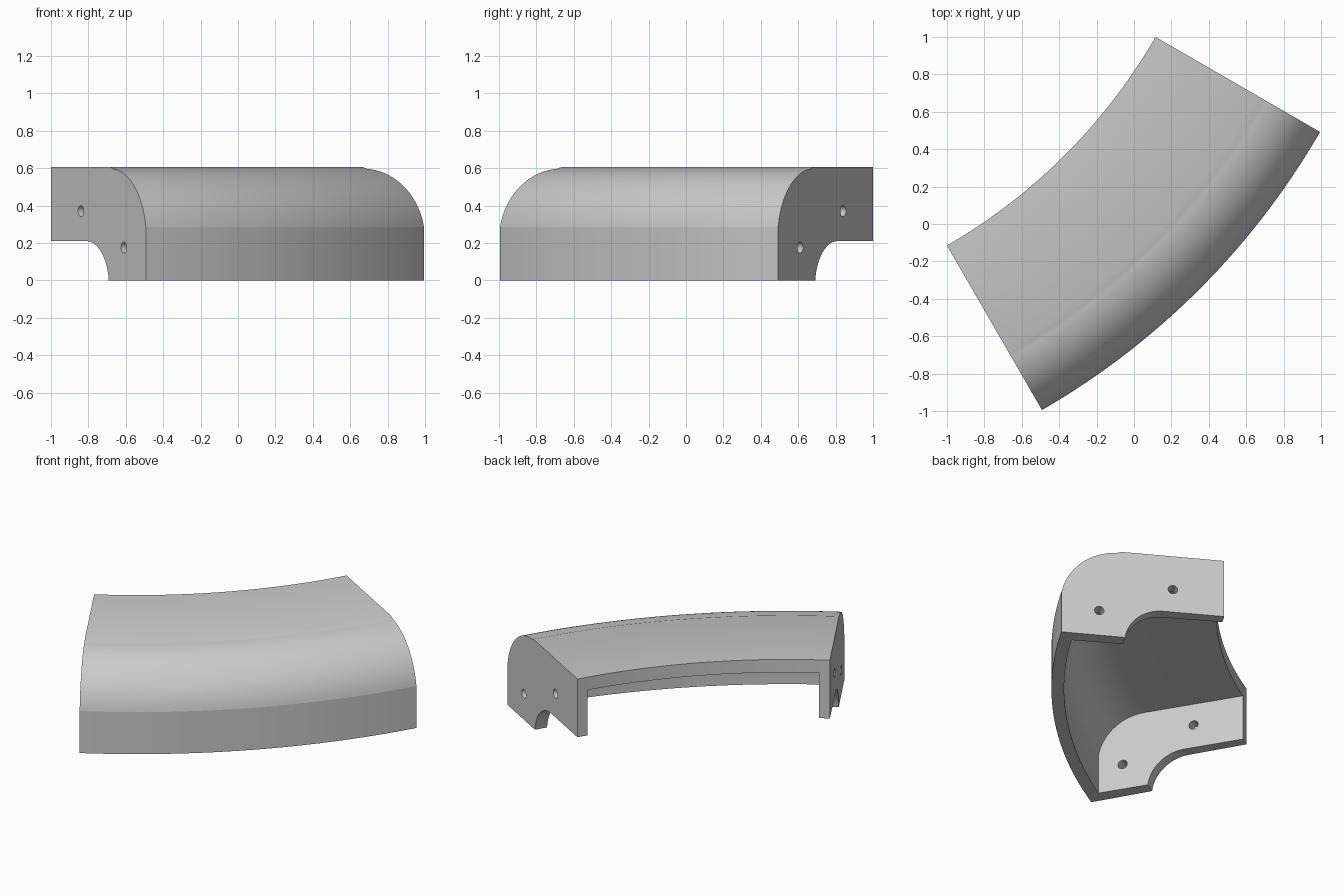
import bpy, bmesh, math
from mathutils import Matrix, Vector

old = bpy.data.objects.get("Cube")
if old:
    bpy.data.objects.remove(old, do_unlink=True)

D = 2.523                       # sweep axis stands at (-D, D)
R = 3.046                       # inner radius of the curved cover
AXIS = Vector((-D, D, 0))
START, END = math.radians(-60), math.radians(-30)
WALL = 0.08
BEND, BEND_Z, BEND_R = 0.64, 0.215, 0.382   # rounded outer shoulder

grey = bpy.data.materials.new("plain grey")
grey.use_nodes = True
grey.diffuse_color = (0.6, 0.6, 0.6, 1)
grey.node_tree.nodes["Principled BSDF"].inputs["Base Color"].default_value = (0.6, 0.6, 0.6, 1)


def arc(cx, cz, r, a0, a1, n):
    """Profile points along an arc, angles in degrees."""
    angles = [math.radians(a0 + (a1 - a0) * i / n) for i in range(n + 1)]
    return [(cx + r * math.cos(a), cz + r * math.sin(a)) for a in angles]


def make_object(name, bm):
    bmesh.ops.recalc_face_normals(bm, faces=bm.faces)
    mesh = bpy.data.meshes.new(name)
    bm.to_mesh(mesh)
    bm.free()
    mesh.materials.append(grey)
    ob = bpy.data.objects.new(name, mesh)
    bpy.context.collection.objects.link(ob)
    return ob


def sweep(name, profile, a0, a1, steps):
    """Sweep a closed (offset, height) profile around the axis."""
    bm = bmesh.new()
    rings = []
    for i in range(steps + 1):
        a = a0 + (a1 - a0) * i / steps
        out = Vector((math.cos(a), math.sin(a), 0))
        rings.append([bm.verts.new(AXIS + out * (R + o) + Vector((0, 0, z))) for o, z in profile])
    n = len(profile)
    for p, q in zip(rings, rings[1:]):
        for j in range(n):
            k = (j + 1) % n
            bm.faces.new((p[j], p[k], q[k], q[j]))
    bm.faces.new(rings[0])
    bm.faces.new(rings[-1])
    return make_object(name, bm)


def cut(target, cutter):
    cutter.hide_render = True
    mod = target.modifiers.new("cut", "BOOLEAN")
    mod.operation = "DIFFERENCE"
    mod.solver = "EXACT"
    mod.object = cutter
    bpy.ops.object.select_all(action="DESELECT")
    bpy.context.view_layer.objects.active = target
    target.select_set(True)
    bpy.ops.object.modifier_apply(modifier=mod.name)
    bpy.data.objects.remove(cutter, do_unlink=True)


# Solid body with the rounded notch under its inner side
outer = [(1.016, 0), (1.016, 0.285)]
outer += arc(BEND, BEND_Z, BEND_R, 10.5, 90, 20)
outer += [(0, 0.605 - 0.008 + 0.008), (0, 0.21)]
outer[-3] = (BEND, 0.605)
outer += arc(0.38, -0.03, 0.24, 90, 7.2, 14)
outer[-1] = (0.618, 0)
cover = sweep("curved_cover", outer, START, END, 30)

# Hollow between the two end plates, open below and on the inner side
inner = [(-0.2, -0.2), (0.938, -0.2)]
inner += arc(BEND, BEND_Z, BEND_R - WALL, 9, 90, 20)
inner += [(-0.2, BEND_Z + BEND_R - WALL)]
inset = 0.075 / (R + 0.3)
cut(cover, sweep("hollow_cutter", inner, START + inset, END - inset, 28))

# Two bolt holes through each end plate
for a in (START, END):
    out = Vector((math.cos(a), math.sin(a), 0))
    along = Vector((-math.sin(a), math.cos(a), 0))
    for offset, z in ((0.32, 0.37), (0.78, 0.175)):
        bm = bmesh.new()
        spot = Matrix.Translation(AXIS + out * (R + offset) + Vector((0, 0, z)))
        turn = along.to_track_quat("Z", "Y").to_matrix().to_4x4()
        bmesh.ops.create_cone(bm, cap_ends=True, segments=20, radius1=0.03,
                              radius2=0.03, depth=0.3, matrix=spot @ turn)
        cut(cover, make_object("hole_cutter", bm))

bpy.ops.object.select_all(action="DESELECT")
bpy.context.view_layer.objects.active = cover
cover.select_set(True)
bpy.ops.object.shade_smooth_by_angle(angle=math.radians(30))
